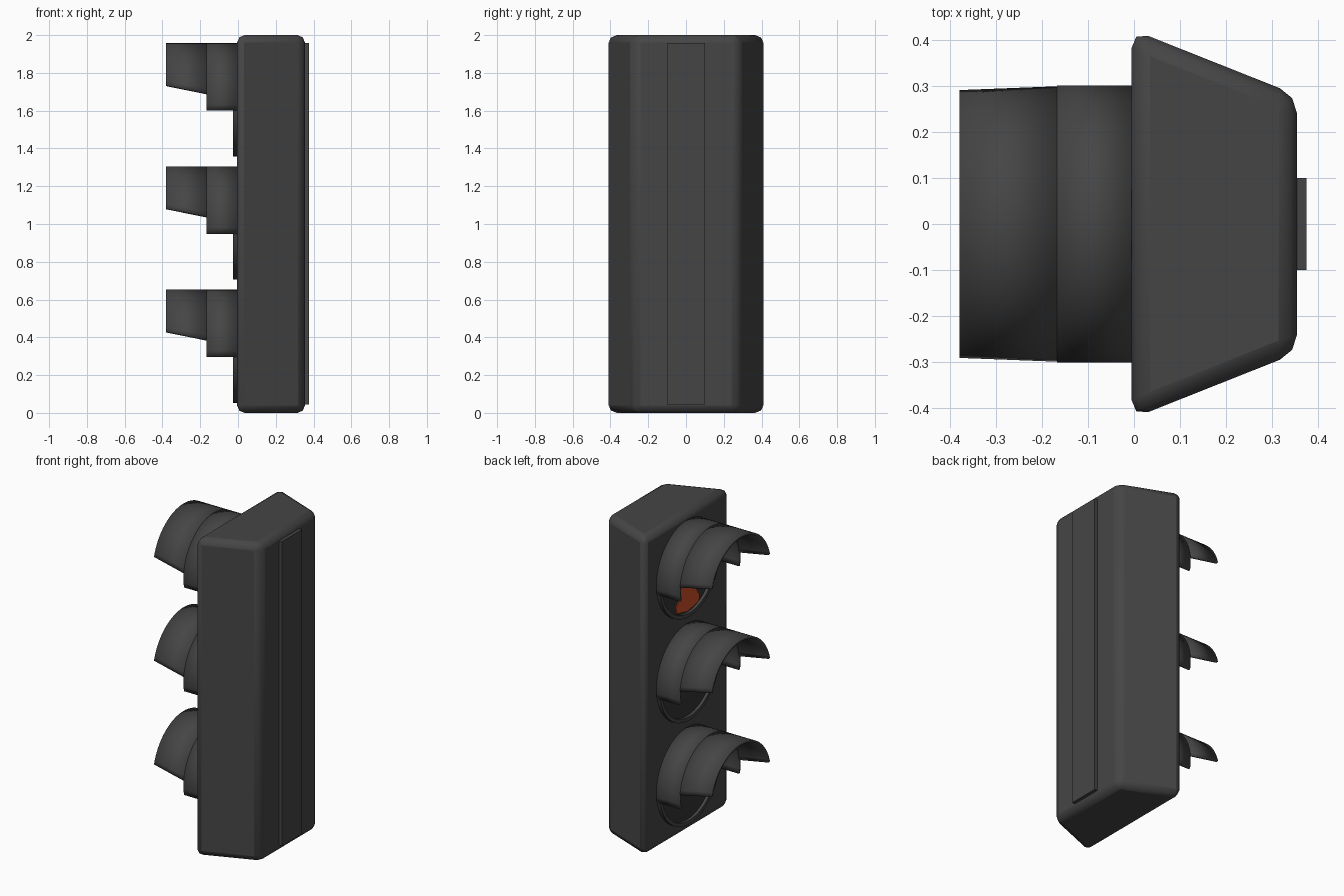
import bpy, bmesh, math

if "Cube" in bpy.data.objects:
    bpy.data.objects.remove(bpy.data.objects["Cube"])


def material(name, rgb):
    m = bpy.data.materials.new(name)
    m.use_nodes = True
    m.diffuse_color = (*rgb, 1)
    bsdf = m.node_tree.nodes["Principled BSDF"]
    bsdf.inputs["Base Color"].default_value = (*rgb, 1)
    bsdf.inputs["Roughness"].default_value = 0.6
    return m


CASING = material("dark grey casing", (0.06, 0.06, 0.06))
UNLIT = material("unlit lens", (0.035, 0.035, 0.035))
RED = material("lit red", (0.6, 0.08, 0.02))


def finish(bm, name, mat, angle=40):
    bmesh.ops.recalc_face_normals(bm, faces=bm.faces[:])
    mesh = bpy.data.meshes.new(name)
    bm.to_mesh(mesh)
    bm.free()
    ob = bpy.data.objects.new(name, mesh)
    bpy.context.collection.objects.link(ob)
    mesh.materials.append(mat)
    bpy.ops.object.select_all(action="DESELECT")
    ob.select_set(True)
    bpy.context.view_layer.objects.active = ob
    bpy.ops.object.shade_smooth_by_angle(angle=math.radians(angle))
    return ob


def prism(points, shift, name, mat, angle=40):
    """Extrude a flat outline along a vector."""
    bm = bmesh.new()
    face = bm.faces.new([bm.verts.new(p) for p in points])
    out = bmesh.ops.extrude_face_region(bm, geom=[face], use_keep_orig=True)
    verts = [g for g in out["geom"] if isinstance(g, bmesh.types.BMVert)]
    bmesh.ops.translate(bm, verts=verts, vec=shift)
    return finish(bm, name, mat, angle)


def circle(x, z, r, n=48):
    return [(x, r * math.cos(math.tau * i / n), z + r * math.sin(math.tau * i / n))
            for i in range(n)]


def loft(rows, closed, name, mat):
    """Skin between rows of points; a closed loft wraps both ways."""
    bm = bmesh.new()
    grid = [[bm.verts.new(p) for p in row] for row in rows]
    n, m = len(grid), len(grid[0])
    for i in range(n if closed else n - 1):
        for j in range(m if closed else m - 1):
            a, b = grid[i], grid[(i + 1) % n]
            bm.faces.new((a[j], a[(j + 1) % m], b[(j + 1) % m], b[j]))
    return finish(bm, name, mat)


def hood(z, stations, name, n=32):
    """Half tube whose lower edge height is given at each station."""
    rows = []
    for x, low in stations:
        a = math.asin(low / R)
        angles = [a + (math.pi - 2 * a) * i / n for i in range(n + 1)]
        rows.append([(x, R * math.cos(t), z + R * math.sin(t)) for t in angles])
    ob = loft(rows, False, name, CASING)
    # Turn the shell outward, then thicken it inward
    ob.data.update()
    middle = ob.data.polygons[n // 2]
    if middle.normal.z < 0:
        ob.data.flip_normals()
    solid = ob.modifiers.new("thickness", "SOLIDIFY")
    solid.thickness = 0.014
    solid.offset = -1
    return ob


# Housing: tapered box with rounded edges
outline = [(-0.005, -0.424), (0.355, -0.281), (0.355, 0.281), (-0.005, 0.424)]
housing = prism([(x, y, 0) for x, y in outline], (0, 0, 2), "housing", CASING, 60)
bevel = housing.modifiers.new("rounded edges", "BEVEL")
bevel.width = 0.04
bevel.segments = 2

# Mounting strip along the back
prism([(0.34, -0.1, 0.045), (0.376, -0.1, 0.045), (0.376, 0.1, 0.045), (0.34, 0.1, 0.045)],
      (0, 0, 1.913), "back_strip", CASING)

# Three signal heads
R = 0.302
for label, z in (("lower", 0.351), ("middle", 1.003), ("upper", 1.655)):
    rim = [circle(x, z, r) for x, r in
           ((0.005, R - 0.004), (-0.026, R - 0.004), (-0.026, 0.275), (0.005, 0.275))]
    loft(rim, True, label + "_rim", CASING)
    prism(circle(-0.008, z, 0.28), (0.01, 0, 0), label + "_lens", UNLIT)
    hood(z, [(0, -0.055), (-0.168, -0.055)], label + "_visor_base")
    hood(z, [(-0.168, 0.035), (-0.38, 0.078)], label + "_visor_peak")

# Lit red symbol on the upper lens
half = [(0.11, -0.245), (0.115, -0.21), (0.07, -0.14), (0.07, 0.16), (0.04, 0.2)]
shape = [(0, -0.27)] + half + [(-y, h) for y, h in reversed(half)]
prism([(-0.014, y, 1.655 + h) for y, h in shape], (0.007, 0, 0), "red_symbol", RED)
